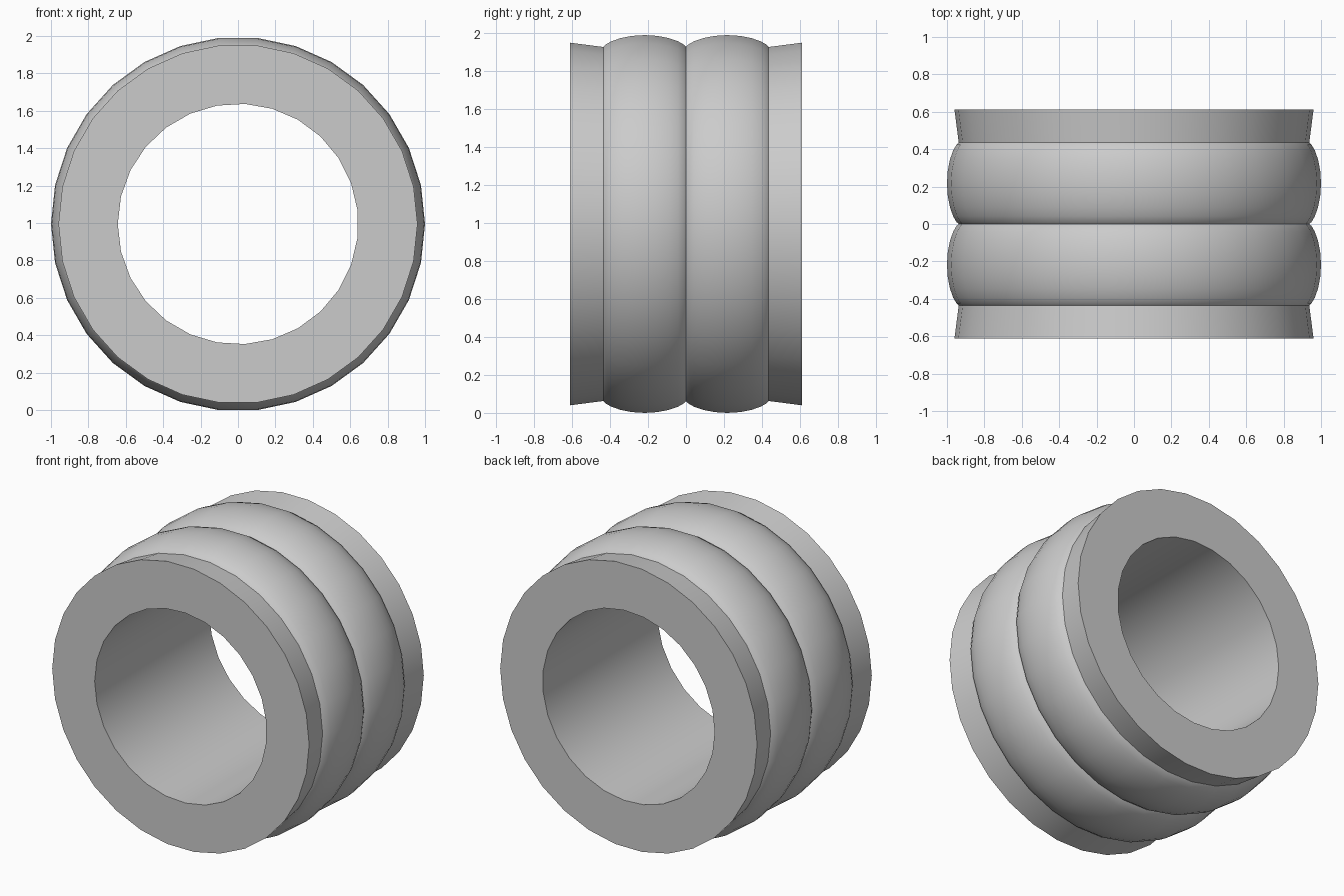
import bpy
import bmesh
from math import sin, cos, pi, radians

cube = bpy.data.objects.get("Cube")
if cube:
    bpy.data.objects.remove(cube, do_unlink=True)

OUTER_SIDES, BORE_SIDES = 30, 27
BORE_RADIUS = 0.643
HALF_LENGTH, BULGE_END = 0.612, 0.435
RIM_RADIUS, GROOVE_RADIUS = 0.96, 0.937
BULGE_STEPS = 10
CENTRE_Z = cos(pi / OUTER_SIDES)

grey = bpy.data.materials.new("plain grey")
grey.use_nodes = True
grey.diffuse_color = (0.6, 0.6, 0.6, 1)
grey.node_tree.nodes["Principled BSDF"].inputs["Base Color"].default_value = (0.6, 0.6, 0.6, 1)

# Half profile of one bulge and its flared rim, as (y, radius)
half = []
for i in range(BULGE_STEPS + 1):
    a = pi * i / BULGE_STEPS
    y = BULGE_END * (1 - cos(a)) / 2
    half.append((y, GROOVE_RADIUS + (1 - GROOVE_RADIUS) * max(sin(a), 0) ** 1.4))
half.append((HALF_LENGTH, RIM_RADIUS))
profile = [(-y, r) for y, r in reversed(half[1:])] + half

bm = bmesh.new()


def ring(y, radius, sides, start):
    angles = [start + 2 * pi * k / sides for k in range(sides)]
    return [bm.verts.new((radius * cos(a), y, CENTRE_Z + radius * sin(a))) for a in angles]


def skin(rings):
    for low, high in zip(rings, rings[1:]):
        n = len(low)
        for k in range(n):
            j = (k + 1) % n
            bm.faces.new((low[k], low[j], high[j], high[k]))


# Outer wall and bore
outer = [ring(y, r, OUTER_SIDES, 0) for y, r in profile]
bore = [ring(y, BORE_RADIUS, BORE_SIDES, pi) for y in (-HALF_LENGTH, HALF_LENGTH)]
skin(outer)
skin(bore)

# Flat annular ends
for end in (0, -1):
    edges = []
    for loop in (outer[end], bore[end]):
        edges += [bm.edges.get((loop[k - 1], loop[k])) for k in range(len(loop))]
    bmesh.ops.triangle_fill(bm, edges=edges, use_beauty=True, normal=(0, 1, 0))

bmesh.ops.recalc_face_normals(bm, faces=bm.faces[:])
mesh = bpy.data.meshes.new("ribbed_sleeve")
bm.to_mesh(mesh)
bm.free()
mesh.materials.append(grey)

sleeve = bpy.data.objects.new("ribbed_sleeve", mesh)
bpy.context.collection.objects.link(sleeve)
bpy.ops.object.select_all(action="DESELECT")
sleeve.select_set(True)
bpy.context.view_layer.objects.active = sleeve
bpy.ops.object.shade_smooth_by_angle(angle=radians(30))
